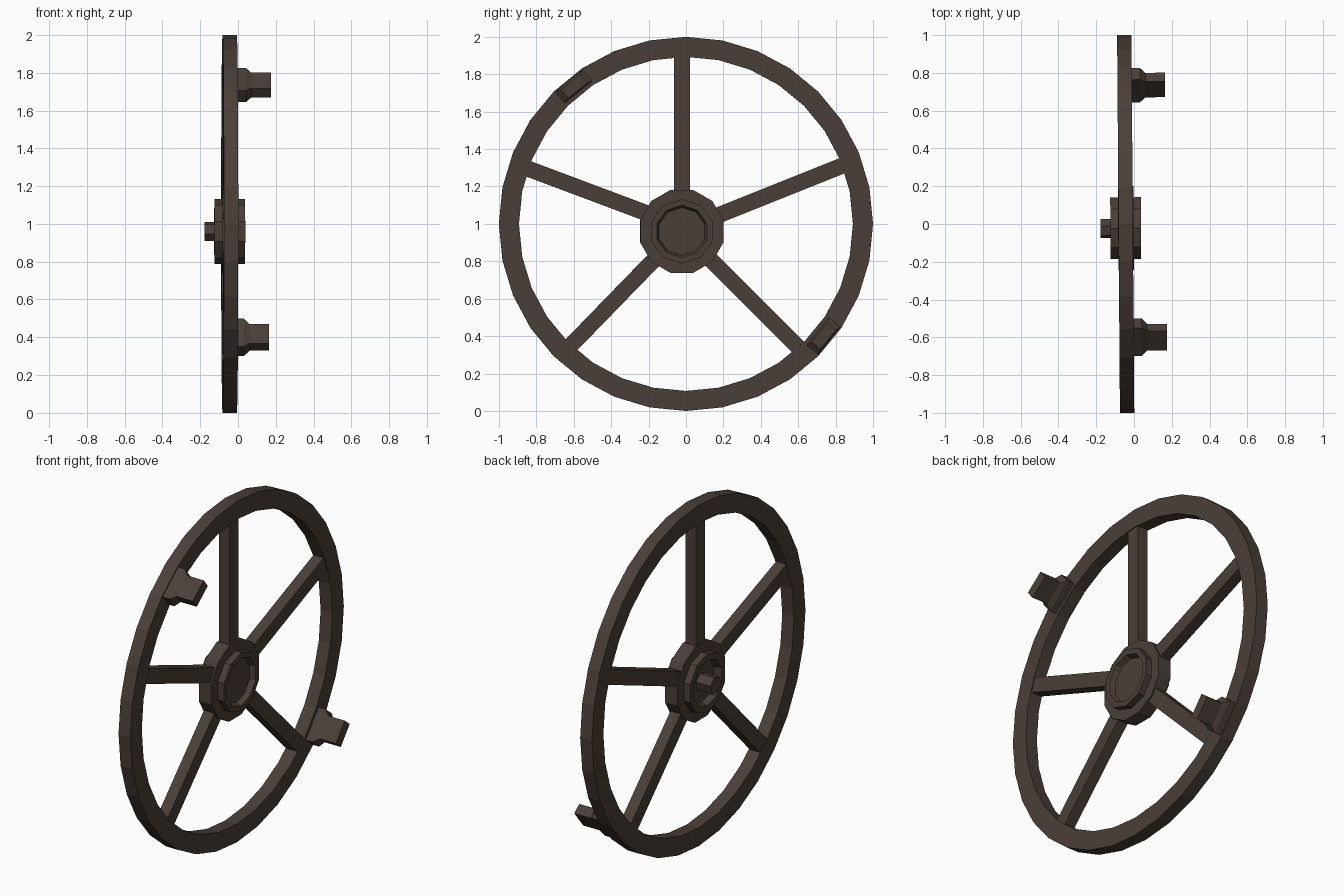
import bpy
import bmesh
from math import sin, cos, pi, radians, atan2
from mathutils import Vector, Matrix

cube = bpy.data.objects.get("Cube")
if cube:
    bpy.data.objects.remove(cube)

iron = bpy.data.materials.new("dark brown iron")
iron.use_nodes = True
COLOR = (0.07, 0.05, 0.041, 1)
iron.diffuse_color = COLOR
iron.node_tree.nodes["Principled BSDF"].inputs["Base Color"].default_value = COLOR

LEAN = Matrix.Rotation(radians(0.43), 4, 'Z')  # the wheel sits slightly askew
HUB = (-0.022, 0.96)


def finish(name, bm):
    bmesh.ops.recalc_face_normals(bm, faces=bm.faces)
    bm.transform(LEAN)
    mesh = bpy.data.meshes.new(name)
    bm.to_mesh(mesh)
    bm.free()
    mesh.materials.append(iron)
    obj = bpy.data.objects.new(name, mesh)
    bpy.context.collection.objects.link(obj)
    return obj


def lathe(name, profile, sides, center, turn=0.0, closed=False):
    """Turn (radius, x) points about an x axis through center (y, z)."""
    bm = bmesh.new()
    rings = []
    for r, x in profile:
        angles = [turn + 2 * pi * i / sides for i in range(sides)]
        rings.append([bm.verts.new((x, center[0] + r * cos(a), center[1] + r * sin(a)))
                      for a in angles])
    pairs = list(zip(rings, rings[1:]))
    if closed:
        pairs.append((rings[-1], rings[0]))
    else:
        bm.faces.new(rings[0])
        bm.faces.new(rings[-1])
    for a, b in pairs:
        for i in range(sides):
            j = (i + 1) % sides
            bm.faces.new((a[i], a[j], b[j], b[i]))
    return finish(name, bm)


def loft(name, sections, center, angle):
    """Stack rectangles (x, length, width), turned by angle in the wheel plane."""
    bm = bmesh.new()
    u = Vector((0, cos(angle), sin(angle)))
    v = Vector((0, -sin(angle), cos(angle)))
    rings = []
    for x, length, width in sections:
        c = Vector((x, *center))
        rings.append([bm.verts.new(c + u * s * length / 2 + v * t * width / 2)
                      for s, t in ((-1, -1), (1, -1), (1, 1), (-1, 1))])
    bm.faces.new(rings[0])
    bm.faces.new(rings[-1])
    for a, b in zip(rings, rings[1:]):
        for i in range(4):
            j = (i + 1) % 4
            bm.faces.new((a[i], a[j], b[j], b[i]))
    return finish(name, bm)


# Rim
lathe("rim", [(1, -0.082), (1, -0.006), (0.893, -0.006), (0.893, -0.082)],
      32, (0, 1), closed=True)

# Hub disc with a raised, dished collar on both sides
lathe("hub_disc", [(0.23, -0.084), (0.23, -0.002)], 12, HUB, turn=pi / 12)
lathe("hub_collar", [(0.125, -0.08), (0.135, -0.125), (0.172, -0.125), (0.172, 0.037),
                     (0.14, 0.037), (0.128, 0.006)], 10, HUB, turn=pi / 10)
lathe("axle_pin", [(0.052, -0.178), (0.052, -0.07)], 6, HUB, turn=pi / 12)

# Spokes, from just inside the hub to just inside the rim
SPOKES = [((-0.022, 1.12), (-0.022, 1.91)), ((0.12, 1.025), (0.87, 1.325)),
          ((0.09, 0.85), (0.635, 0.305)), ((-0.13, 0.85), (-0.645, 0.32)),
          ((-0.15, 1.035), (-0.87, 1.305))]
for n, (start, end) in enumerate(SPOKES, 1):
    a, b = Vector(start), Vector(end)
    d = b - a
    loft(f"spoke_{n}", [(-0.078, d.length, 0.085), (-0.012, d.length, 0.085)],
         (a + b) / 2, atan2(d.y, d.x))

# Two grips on opposite sides of the rim: flared foot and narrower stub
for n, (center, angle) in enumerate((((-0.6, 1.735), 39), ((0.735, 0.4), 51)), 1):
    loft(f"grip_{n}", [(-0.03, 0.19, 0.08), (0.037, 0.19, 0.08),
                       (0.066, 0.132, 0.06), (0.17, 0.132, 0.06)],
         center, radians(angle))
